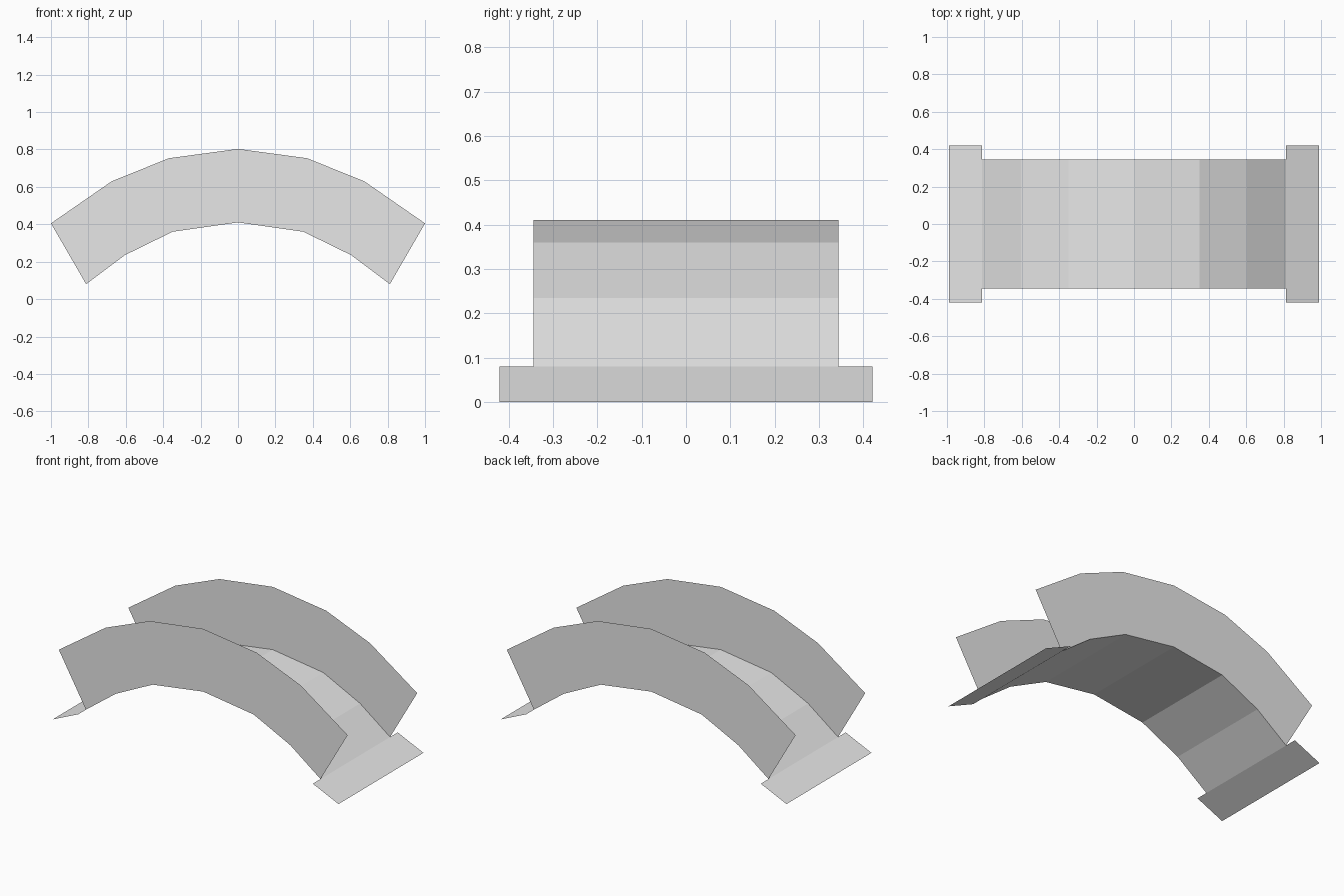
import bpy
import bmesh

cube = bpy.data.objects.get("Cube")
if cube:
    bpy.data.objects.remove(cube, do_unlink=True)

grey = bpy.data.materials.new("light grey")
grey.use_nodes = True
grey.diffuse_color = (0.8, 0.8, 0.8, 1)
grey.node_tree.nodes["Principled BSDF"].inputs["Base Color"].default_value = (0.8, 0.8, 0.8, 1)

WALL_Y = 0.344
RAMP_Y = 0.42


def mirrored(half):
    """Full arch profile from its right half, which starts at the crown."""
    return [(-x, z) for x, z in reversed(half[1:])] + half


def strip(name, edge_a, edge_b):
    """Thin sheet of quads between two matching rows of points."""
    bm = bmesh.new()
    a = [bm.verts.new(p) for p in edge_a]
    b = [bm.verts.new(p) for p in edge_b]
    for i in range(len(a) - 1):
        bm.faces.new((a[i], a[i + 1], b[i + 1], b[i]))
    mesh = bpy.data.meshes.new(name)
    bm.to_mesh(mesh)
    bm.free()
    mesh.materials.append(grey)
    obj = bpy.data.objects.new(name, mesh)
    bpy.context.collection.objects.link(obj)


def at_y(profile, y):
    return [(x, y, z) for x, z in profile]


lower = mirrored([(0, 0.41), (0.35, 0.36), (0.605, 0.235), (0.812, 0.08)])
upper = mirrored([(0, 0.803), (0.37, 0.753), (0.675, 0.63), (1.0, 0.405)])

# Arched deck
strip("bridge_deck", at_y(lower, -WALL_Y), at_y(lower, WALL_Y))

# Side walls standing on the deck edges, facing outward
strip("front_wall", at_y(lower, -WALL_Y), at_y(upper, -WALL_Y))
strip("back_wall", at_y(upper, WALL_Y), at_y(lower, WALL_Y))

# Wider ramps leading down to the ground at each end
ramp = [(0.812, 0.08), (0.99, 0)]
ramp_mirror = [(-x, z) for x, z in reversed(ramp)]
for name, profile in (("left_ramp", ramp), ("right_ramp", ramp_mirror)):
    strip(name, at_y(profile, -RAMP_Y), at_y(profile, RAMP_Y))
